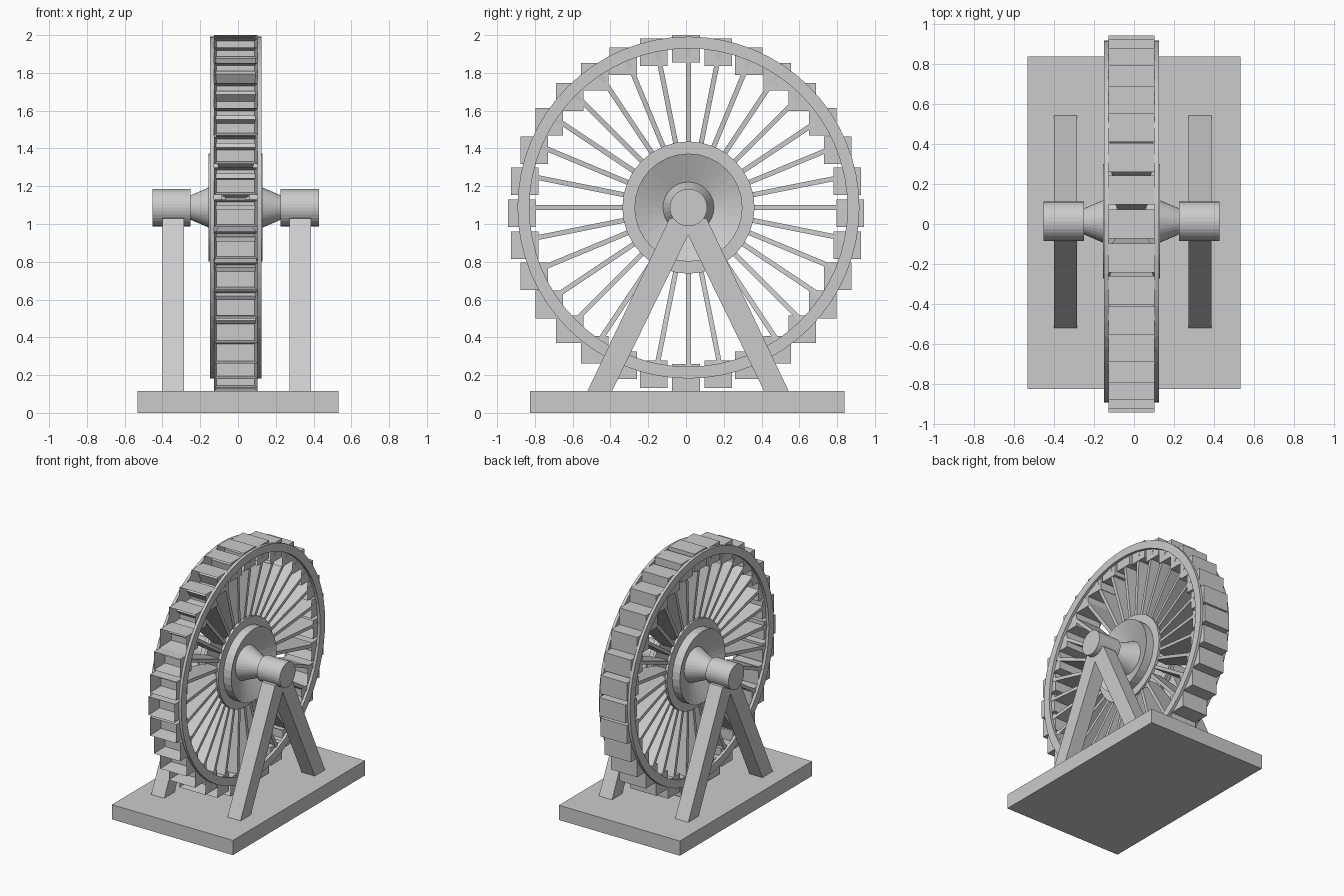
import bpy, bmesh, math
from mathutils import Vector, Matrix

if "Cube" in bpy.data.objects:
    bpy.data.objects.remove(bpy.data.objects["Cube"])

grey = bpy.data.materials.new("plain_grey")
grey.use_nodes = True
grey.diffuse_color = (0.6, 0.6, 0.6, 1)
grey.node_tree.nodes["Principled BSDF"].inputs["Base Color"].default_value = (0.6, 0.6, 0.6, 1)

AXLE = Vector((-0.0125, 0.013, 1.087))   # wheel centre
COUNT = 32                               # spokes and buckets


def finish(name, bm):
    bmesh.ops.remove_doubles(bm, verts=bm.verts, dist=1e-5)
    bmesh.ops.recalc_face_normals(bm, faces=bm.faces)
    mesh = bpy.data.meshes.new(name)
    bm.to_mesh(mesh)
    bm.free()
    mesh.materials.append(grey)
    obj = bpy.data.objects.new(name, mesh)
    bpy.context.collection.objects.link(obj)
    return obj


def lathe(name, profile, side, steps):
    """Revolve closed (x, radius) profile about the axle."""
    bm = bmesh.new()
    rings = []
    for i in range(steps):
        a = 2 * math.pi * i / steps
        rings.append([bm.verts.new(AXLE + Vector((side * x, r * math.cos(a), r * math.sin(a))))
                      for x, r in profile])
    n = len(profile)
    for i in range(steps):
        p, q = rings[i], rings[(i + 1) % steps]
        for j in range(n):
            k = (j + 1) % n
            if profile[j][1] == 0 and profile[k][1] == 0:
                continue
            loop = [p[j], p[k]]
            if profile[k][1] > 0:
                loop.append(q[k])
            if profile[j][1] > 0:
                loop.append(q[j])
            bm.faces.new(loop)
    return finish(name, bm)


def prism(name, outline, x0, x1):
    """Extrude a (y, z) outline along x."""
    bm = bmesh.new()
    face = bm.faces.new([bm.verts.new((x0, y, z)) for y, z in outline])
    out = bmesh.ops.extrude_face_region(bm, geom=[face])
    bmesh.ops.translate(bm, vec=(x1 - x0, 0, 0),
                        verts=[v for v in out["geom"] if isinstance(v, bmesh.types.BMVert)])
    return finish(name, bm)


# Base slab
prism("base", [(-0.825, 0), (0.838, 0), (0.838, 0.117), (-0.825, 0.117)], -0.5325, 0.5325)

# A-frame legs
leg = [(-0.524, 0.11), (-0.394, 0.11), (0.013, 0.945), (0.013, 1.05), (-0.088, 1.028)]
for side, x0, x1 in (("right", -0.4, -0.285), ("left", 0.272, 0.387)):
    prism("front_leg_" + side, leg, x0, x1)
    prism("back_leg_" + side, [(0.022 - y, z) for y, z in leg], x0, x1)

# Hub halves with dished face, neck and bearing, plus the two rims
hub = [(0.44, 0), (0.44, 0.099), (0.238, 0.099), (0.238, 0.065), (0.075, 0.135),
       (0.143, 0.286), (0.075, 0.286), (0.075, 0.35), (0.053, 0.35), (0.053, 0)]
rim = [(0.115, 0.842), (0.137, 0.842), (0.137, 0.905), (0.115, 0.905)]
for side, s in (("left", 1), ("right", -1)):
    lathe("hub_" + side, hub, s, 32)
    lathe("rim_" + side, rim, s, 64)

# Plank spokes, widening from hub to rim
bm = bmesh.new()
for i in range(COUNT):
    new = bmesh.ops.create_cube(bm, size=1)["verts"]
    for v in new:
        outer = v.co.z > 0
        v.co = Vector((math.copysign(0.122 if outer else 0.06, v.co.x),
                       v.co.y * 0.026, 0.86 if outer else 0.31))
    turn = Matrix.Rotation(2 * math.pi * i / COUNT, 4, 'X')
    bmesh.ops.transform(bm, matrix=Matrix.Translation(AXLE) @ turn, verts=new)
finish("spokes", bm)

# Upright buckets, open toward the front
SIZE = Vector((0.23, 0.146, 0.146))
for i in range(COUNT):
    a = 2 * math.pi * i / COUNT
    bm = bmesh.new()
    verts = bmesh.ops.create_cube(bm, size=1)["verts"]
    bmesh.ops.scale(bm, vec=SIZE, verts=verts)
    bm.normal_update()
    mouth = [f for f in bm.faces if f.normal.y < -0.9]
    bmesh.ops.inset_region(bm, faces=mouth, thickness=0.02)
    bmesh.ops.translate(bm, vec=(0, 0.12, 0), verts=mouth[0].verts)
    bucket = finish("bucket_%02d" % (i + 1), bm)
    bucket.location = (AXLE.x, 0.87 * math.cos(a), 1.057 + 0.87 * math.sin(a))
